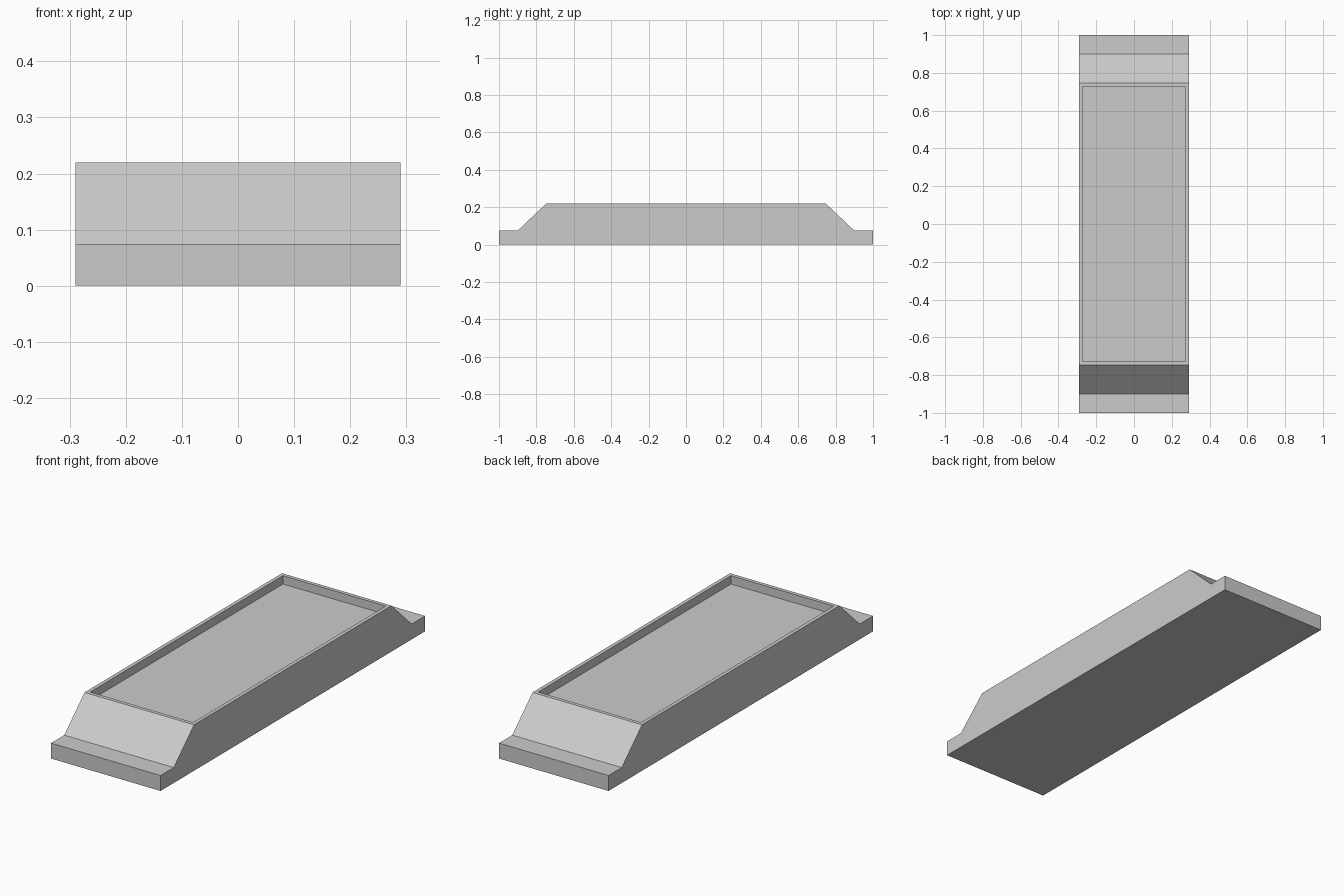
import bpy, bmesh
from mathutils import Vector

if "Cube" in bpy.data.objects:
    bpy.data.objects.remove(bpy.data.objects["Cube"])

HALF_W, TOP, LIP = 0.29, 0.22, 0.074
RIM, DEPTH = 0.018, 0.04

# Side profile (y, z), mirrored front to back
half = [(1.0, 0.0), (1.0, LIP), (0.9, LIP), (0.747, TOP)]
profile = half + [(-y, z) for y, z in reversed(half)]

bm = bmesh.new()
face = bm.faces.new([bm.verts.new((-HALF_W, y, z)) for y, z in profile])

# Extrude the profile across the width
ext = bmesh.ops.extrude_face_region(bm, geom=[face])
verts = [g for g in ext["geom"] if isinstance(g, bmesh.types.BMVert)]
bmesh.ops.translate(bm, verts=verts, vec=(2 * HALF_W, 0, 0))
bmesh.ops.recalc_face_normals(bm, faces=bm.faces[:])

# Shallow recess in the top, leaving a thin rim
top = max(bm.faces, key=lambda f: f.calc_center_median().z)
bmesh.ops.inset_region(bm, faces=[top], thickness=RIM, use_even_offset=True)
ext = bmesh.ops.extrude_discrete_faces(bm, faces=[top])
floor_face = ext["faces"][0]
bmesh.ops.translate(bm, verts=floor_face.verts[:], vec=Vector((0, 0, -DEPTH)))
bmesh.ops.recalc_face_normals(bm, faces=bm.faces[:])

mesh = bpy.data.meshes.new("tray_base")
bm.to_mesh(mesh)
bm.free()
obj = bpy.data.objects.new("tray_base", mesh)
bpy.context.collection.objects.link(obj)
